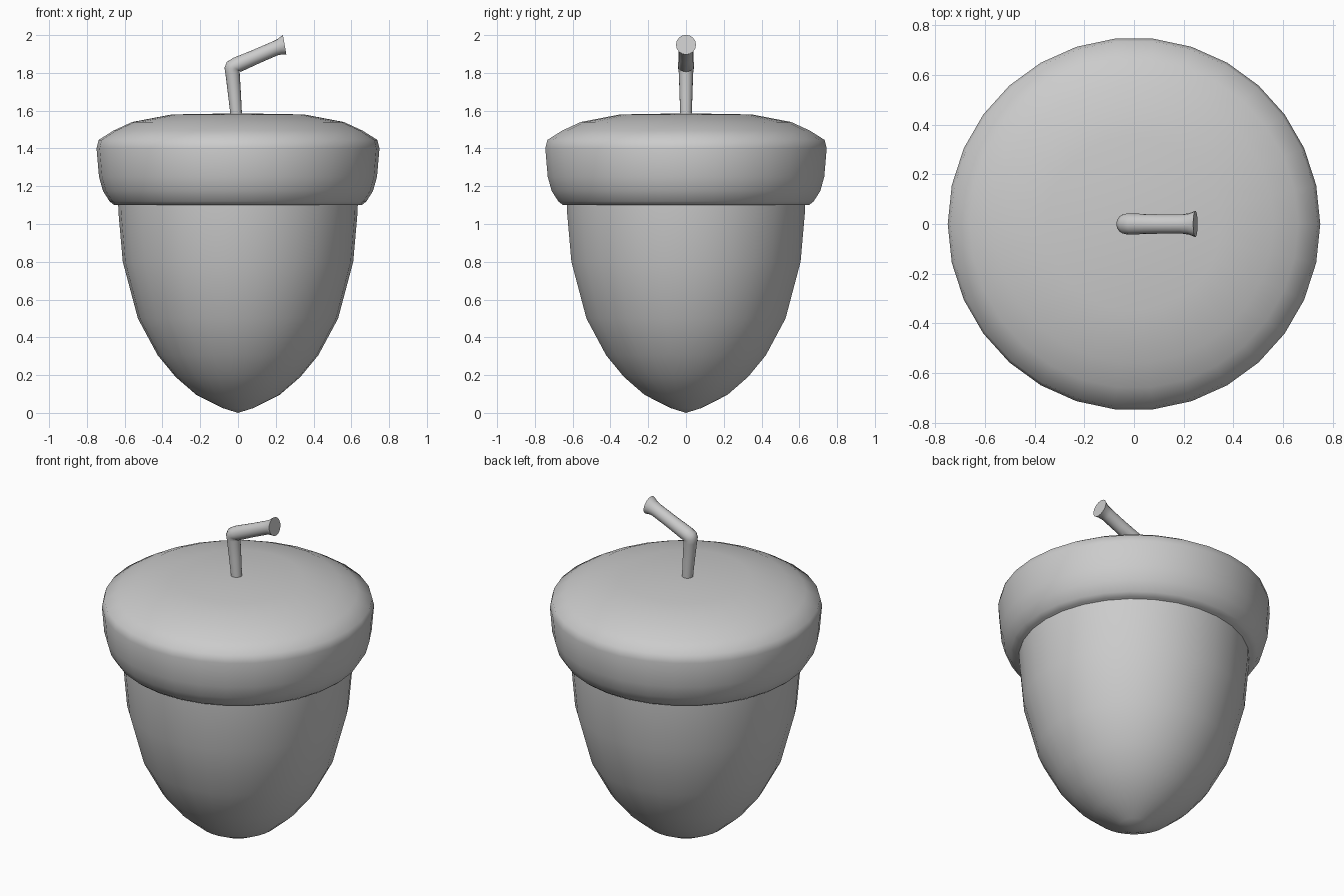
import bpy, bmesh
from math import sin, cos, tau, radians
from mathutils import Vector

if "Cube" in bpy.data.objects:
    bpy.data.objects.remove(bpy.data.objects["Cube"])


def loft(name, rings, sides, angle):
    """Skin circular rings (x, z, radius, tilt about y in degrees); radius 0 is a point."""
    bm = bmesh.new()
    loops = []
    for x, z, r, tilt in rings:
        if r == 0:
            loops.append([bm.verts.new((x, 0, z))])
            continue
        u = Vector((cos(radians(tilt)), 0, -sin(radians(tilt))))
        v = Vector((0, 1, 0))
        c = Vector((x, 0, z))
        loops.append([bm.verts.new(c + r * (u * cos(tau * i / sides) + v * sin(tau * i / sides)))
                      for i in range(sides)])
    for a, b in zip(loops, loops[1:]):
        for i in range(sides):
            j = (i + 1) % sides
            if len(a) == 1:
                bm.faces.new((a[0], b[j], b[i]))
            elif len(b) == 1:
                bm.faces.new((a[i], a[j], b[0]))
            else:
                bm.faces.new((a[i], a[j], b[j], b[i]))
    for end in (loops[0], loops[-1]):
        if len(end) > 1:
            bm.faces.new(end)
    bmesh.ops.recalc_face_normals(bm, faces=bm.faces)
    mesh = bpy.data.meshes.new(name)
    bm.to_mesh(mesh)
    bm.free()
    obj = bpy.data.objects.new(name, mesh)
    bpy.context.collection.objects.link(obj)
    bpy.ops.object.select_all(action='DESELECT')
    obj.select_set(True)
    bpy.context.view_layer.objects.active = obj
    bpy.ops.object.shade_smooth_by_angle(angle=radians(angle))
    return obj


def lathe(name, profile):
    return loft(name, [(0, z, r, 0) for r, z in profile], 30, 50)


# Nut body, pointed at the bottom and tucked into the cap
lathe("nut", [(0, 0), (0.08, 0.025), (0.22, 0.095), (0.33, 0.19), (0.425, 0.305),
              (0.53, 0.5), (0.61, 0.8), (0.633, 1.06), (0.635, 1.13)])

# Cap with rounded rim and shallow dome
lathe("cap", [(0, 1.1), (0.655, 1.1), (0.68, 1.12), (0.715, 1.175), (0.736, 1.25),
              (0.749, 1.4), (0.738, 1.445), (0.66, 1.494), (0.56, 1.54),
              (0.35, 1.58), (0, 1.586)])

# Bent stem with flared end
loft("stem", [(-0.008, 1.56, 0.03, 0), (-0.018, 1.68, 0.034, -5),
              (-0.029, 1.8, 0.038, -4), (-0.031, 1.82, 0.041, 10),
              (-0.024, 1.833, 0.043, 36), (-0.006, 1.842, 0.042, 60),
              (0.1, 1.888, 0.039, 66), (0.195, 1.929, 0.039, 68),
              (0.222, 1.939, 0.043, 74), (0.247, 1.949, 0.053, 80)], 16, 40)
